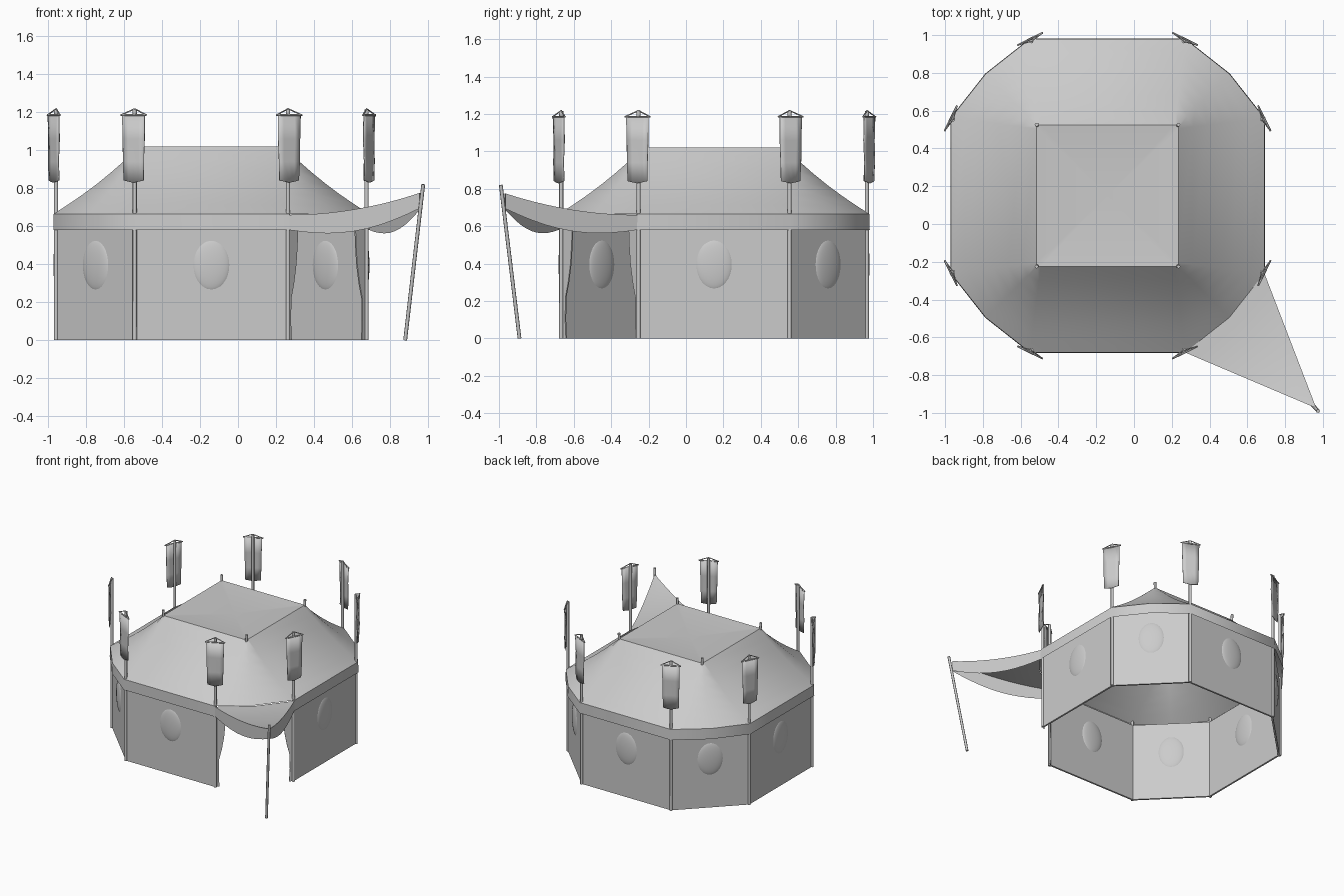
import bpy, bmesh, math
from mathutils import Vector

if "Cube" in bpy.data.objects:
    bpy.data.objects.remove(bpy.data.objects["Cube"])

C = Vector((-0.14, 0.15, 0))          # tent centre
canvas = bpy.data.materials.new("grey_canvas")
canvas.diffuse_color = (0.6, 0.6, 0.6, 1)
canvas.use_nodes = True
canvas.node_tree.nodes["Principled BSDF"].inputs["Base Color"].default_value = canvas.diffuse_color


def mesh_object(name, verts, faces, smooth=None, thick=0):
    me = bpy.data.meshes.new(name)
    me.from_pydata([tuple(v) for v in verts], [], faces)
    bm = bmesh.new()
    bm.from_mesh(me)
    bmesh.ops.recalc_face_normals(bm, faces=bm.faces)
    bm.to_mesh(me)
    bm.free()
    me.materials.append(canvas)
    ob = bpy.data.objects.new(name, me)
    bpy.context.collection.objects.link(ob)
    if thick:
        mod = ob.modifiers.new("thickness", 'SOLIDIFY')
        mod.thickness = thick
        mod.offset = 0
    if smooth:
        bpy.ops.object.select_all(action='DESELECT')
        ob.select_set(True)
        bpy.context.view_layer.objects.active = ob
        bpy.ops.object.shade_smooth_by_angle(angle=math.radians(smooth))
    return ob


def grid_object(name, rows, **kw):
    n = len(rows[0])
    faces = [(i * n + j, i * n + j + 1, (i + 1) * n + j + 1, (i + 1) * n + j)
             for i in range(len(rows) - 1) for j in range(n - 1)]
    return mesh_object(name, [v for r in rows for v in r], faces, **kw)


def rod(name, a, b, r, sides=8):
    a, b = Vector(a), Vector(b)
    q = (b - a).to_track_quat('Z', 'Y')
    ring = [q @ Vector((r * math.cos(i * math.tau / sides), r * math.sin(i * math.tau / sides), 0))
            for i in range(sides)]
    faces = [(i, (i + 1) % sides, sides + (i + 1) % sides, sides + i) for i in range(sides)]
    faces += [tuple(range(sides)), tuple(range(sides, 2 * sides))]
    return mesh_object(name, [a + v for v in ring] + [b + v for v in ring], faces, smooth=50)


def around(points):
    """Repeat a corner's points in all four quadrants, counter-clockwise."""
    out = []
    for k in range(4):
        for x, y in points:
            for _ in range(k):
                x, y = -y, x
            out.append(Vector((x, y, 0)))
    return out


def up(v, z):
    return Vector((v.x, v.y, z))


# Roof: square top lofted to the wide eave, with a hanging valance
top = around([(0.375, 0.355), (0.375, 0.375), (0.355, 0.375)])
eave = around([(0.83, 0.41), (0.645, 0.645), (0.41, 0.83)])
N = 12
verts = [C + Vector((0, 0, 0.99))]
STEPS = 6
for i in range(STEPS + 1):
    t = i / STEPS
    z = 1.02 - 0.355 * t - 0.02 * math.sin(math.pi * t)
    verts += [up(C + a.lerp(b, t), z) for a, b in zip(top, eave)]
verts += [up(C + e * 1.003, 0.58) for e in eave]
faces = [(0, 1 + j, 1 + (j + 1) % N) for j in range(N)]
for i in range(STEPS + 1):
    for j in range(N):
        if i == STEPS and j in (9, 10):       # no valance above the doorway
            continue
        k = (j + 1) % N
        faces.append((1 + i * N + j, 1 + i * N + k, 1 + (i + 1) * N + k, 1 + (i + 1) * N + j))
mesh_object("roof", verts, faces, smooth=42)

# Short tips of the inner poles at the corners of the roof top
for p in around([(0.372, 0.372)]):
    rod("roof_pole_tip", up(C + p, 0.98), up(C + p * 1.01, 1.065), 0.01)

# Walls: seven panels, doorway left open at the front right
corners = [C + p for p in around([(0.81, 0.40), (0.40, 0.81)])]
DOOR = 6
for j in range(8):
    a, b = corners[j], corners[(j + 1) % 8]
    if j == DOOR:
        continue
    grid_object("wall_panel", [[up(a, 0), up(b, 0)], [up(a, 0.64), up(b, 0.64)]], thick=0.014)
    # Domed oval window
    mid = (a + b) / 2
    out = (mid - C).normalized()
    bpy.ops.mesh.primitive_uv_sphere_add(segments=32, ring_count=16, radius=1, location=up(mid, 0.395))
    win = bpy.context.object
    win.name = "window"
    win.scale = (0.1, 0.022, 0.135)
    win.rotation_euler = (0, 0, math.atan2(out.y, out.x) + math.pi / 2)
    win.data.materials.append(canvas)
    bpy.ops.object.shade_smooth()

# Curtains tied back on each side of the doorway
a, b = corners[DOOR], corners[DOOR + 1]
profile = [(0, .05), (.1, .04), (.22, .045), (.3, .08), (.4, .11), (.5, .125), (.64, .135)]
for p, q in ((a, b), (b, a)):
    grid_object("door_curtain", [[up(p, z), up(p.lerp(q, w), z)] for z, w in profile], thick=0.008)

# Banner poles at every wall corner
for p in corners:
    out = (p - C).normalized()
    tan = Vector((-out.y, out.x, 0))
    p = p + out * 0.008
    rod("corner_pole", up(p, 0), up(p, 1.215), 0.011)
    f = p + out * 0.014
    ends = [up(f + tan * s, 1.185) for s in (-0.075, 0.075)]
    rod("banner_crossbar", ends[0], ends[1], 0.005, 6)
    for e in ends:
        rod("banner_string", e, up(p, 1.218), 0.0035, 5)
    rows = []
    for z, w in ((1.185, .066), (1.06, .064), (.94, .061), (.835, .058)):
        rows.append([up(f + tan * (w * s) + out * (0.004 * math.sin(z * 25 + s * 2)),
                        z - (0.006 * math.cos(s * 3) if z < .9 else 0))
                     for s in (-1, -.5, 0, .5, 1)])
    grid_object("banner", rows, smooth=60, thick=0.004)

# Awning over the doorway, sweeping up to its pole
tip = Vector((0.965, -0.975, 0))
base = [C + eave[i] for i in (9, 10, 11)]


def awning_point(p, t, drop=0):
    return up(p.lerp(tip, t), 0.66 + 0.118 * t * t - drop)


ts = [i / 10 * 0.985 for i in range(11)]
grid_object("awning", [[awning_point(p, t) for p in base] for t in ts], smooth=50)
for p in (base[0], base[2]):
    grid_object("awning_valance",
                [[awning_point(p, t), awning_point(p, t, 0.08 + 0.035 * math.sin(math.pi * t))]
                 for t in ts], smooth=50)
rod("awning_pole", (0.88, -0.89, 0), (0.975, -0.99, 0.82), 0.01)
